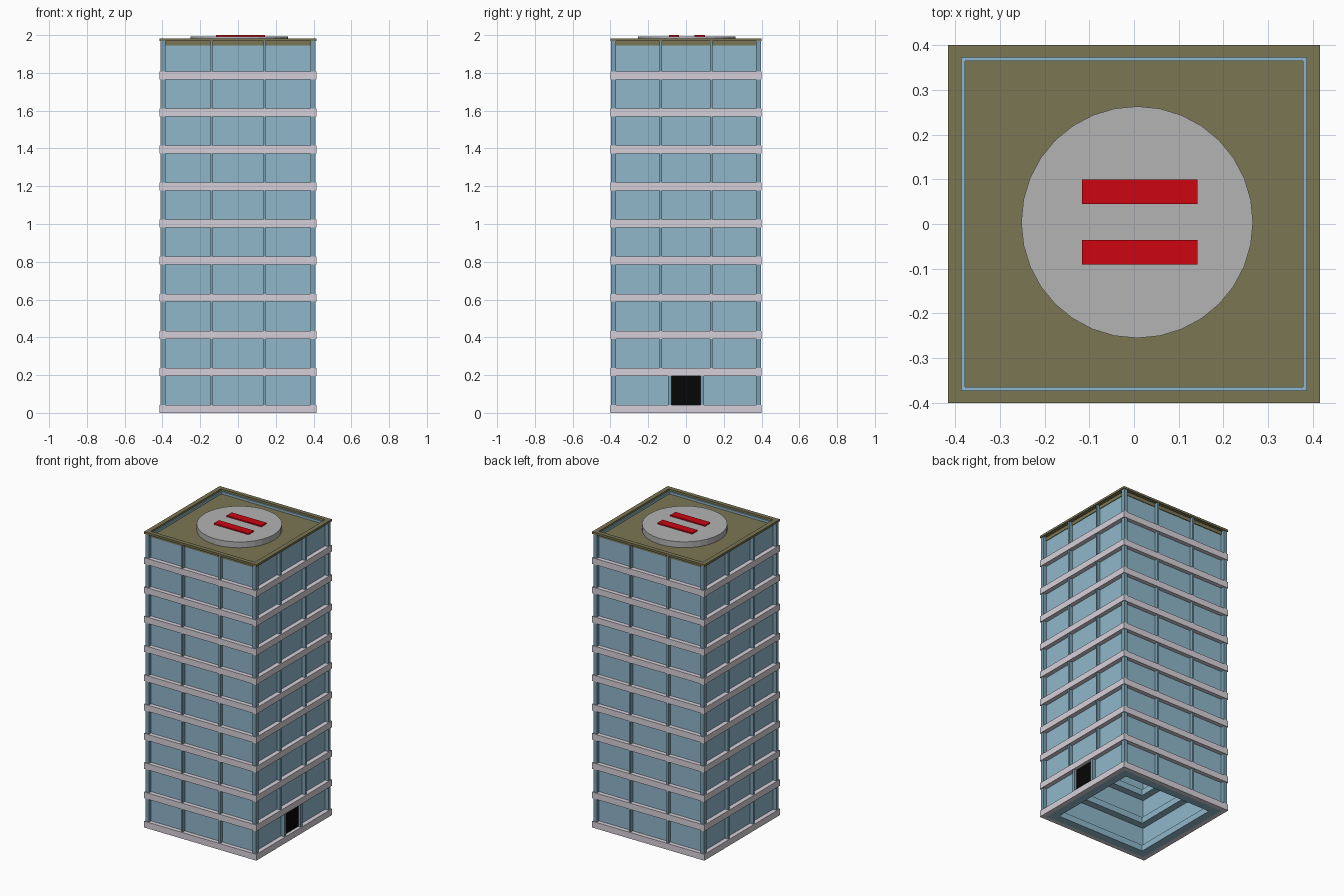
import bpy, bmesh, math

if "Cube" in bpy.data.objects:
    bpy.data.objects.remove(bpy.data.objects["Cube"])

def mat(name, rgb):
    m = bpy.data.materials.new(name)
    m.diffuse_color = tuple((c / 255) ** 2.2 for c in rgb) + (1,)
    m.use_nodes = True
    m.node_tree.nodes["Principled BSDF"].inputs["Base Color"].default_value = m.diffuse_color
    return m

GLASS = mat("glass_blue", (143, 182, 202))
FRAME = mat("frame_blue", (122, 160, 178))
BAND = mat("band_pale", (213, 207, 216))
ROOF = mat("roof_olive", (122, 117, 84))
RED = mat("marking_red", (204, 14, 24))
BLACK = mat("door_black", (14, 14, 14))
PAD = mat("pad_grey", (178, 178, 178))

def finish(name, bm, m):
    bmesh.ops.recalc_face_normals(bm, faces=bm.faces)
    me = bpy.data.meshes.new(name)
    bm.to_mesh(me)
    bm.free()
    me.materials.append(m)
    ob = bpy.data.objects.new(name, me)
    bpy.context.collection.objects.link(ob)
    return ob

def add_box(bm, x0, x1, y0, y1, z0, z1):
    vs = bmesh.ops.create_cube(bm, size=1)["verts"]
    for v in vs:
        v.co = ((x0, x1)[v.co.x > 0], (y0, y1)[v.co.y > 0], (z0, z1)[v.co.z > 0])

def add_ring(bm, ox, oy, ix, iy, z0, z1):
    # closed rectangular tube with a flat top and bottom rim
    loops = []
    for hx, hy, z in ((ox, oy, z0), (ox, oy, z1), (ix, iy, z1), (ix, iy, z0)):
        loops.append([bm.verts.new((sx * hx, sy * hy, z))
                      for sx, sy in ((-1, -1), (1, -1), (1, 1), (-1, 1))])
    for k in range(4):
        a, b = loops[k], loops[(k + 1) % 4]
        for i in range(4):
            j = (i + 1) % 4
            bm.faces.new((a[i], a[j], b[j], b[i]))

OX, OY = 0.416, 0.40       # outer edge of bands and roof
PX, PY = 0.386, 0.372      # glass plane
STEP, BH, TOP = 0.1962, 0.042, 1.968

# Glass shell, open underneath
bm = bmesh.new()
add_ring(bm, PX, PY, PX - 0.008, PY - 0.008, 0, TOP)
finish("glass_walls", bm, GLASS)

# Pale bands outside and floor ledges inside
bands, ledges = bmesh.new(), bmesh.new()
for i in range(10):
    z = i * STEP
    add_ring(bands, OX, OY, PX - 0.002, PY - 0.002, z, z + BH)
    add_ring(ledges, PX - 0.006, PY - 0.006, PX - 0.055, PY - 0.055, z, z + BH)
finish("floor_bands", bands, BAND)
finish("floor_ledges", ledges, GLASS)

# Corner posts and mullions on every storey
bm = bmesh.new()
W = 0.006
for i in range(10):
    z0 = i * STEP + BH
    z1 = (i + 1) * STEP if i < 9 else TOP
    for sx in (-1, 1):
        for sy in (-1, 1):
            xs = sorted((sx * (PX - 0.002), sx * (OX - 0.006)))
            ys = sorted((sy * (PY - 0.002), sy * (OY - 0.004)))
            add_box(bm, *xs, *ys, z0, z1)
            # front and back mullions
            add_box(bm, sx * 0.14 - W, sx * 0.14 + W, *ys, z0, z1)
            # side mullions, left out beside the entrance
            if not (i == 0 and sx > 0):
                add_box(bm, *xs, sy * 0.133 - W, sy * 0.133 + W, z0, z1)
finish("posts_and_mullions", bm, FRAME)

# Entrance on the right side
bm = bmesh.new()
for s in (-1, 1):
    add_box(bm, PX - 0.002, OX - 0.006, *sorted((s * 0.076, s * 0.095)), BH, STEP)
finish("door_frame", bm, FRAME)
bm = bmesh.new()
add_box(bm, PX - 0.01, PX + 0.008, -0.076, 0.076, BH, STEP)
finish("door", bm, BLACK)

# Roof deck with raised rim
bm = bmesh.new()
add_ring(bm, OX, OY, PX, PY, TOP, 1.982)
add_ring(bm, PX + 0.004, PY + 0.004, PX, PY, 1.945, TOP)
add_box(bm, -PX, PX, -PY, PY, 1.94, 1.953)
finish("roof", bm, ROOF)

# Landing pad
bm = bmesh.new()
bmesh.ops.create_cone(bm, cap_ends=True, segments=32, radius1=0.259, radius2=0.259, depth=0.042)
bmesh.ops.translate(bm, verts=bm.verts, vec=(0.007, 0.004, 1.971))
finish("landing_pad", bm, PAD)

# Red landing bars
bm = bmesh.new()
for y0, y1 in ((0.045, 0.10), (-0.091, -0.036)):
    add_box(bm, -0.116, 0.142, y0, y1, 1.99, 2.0)
finish("landing_bars", bm, RED)
